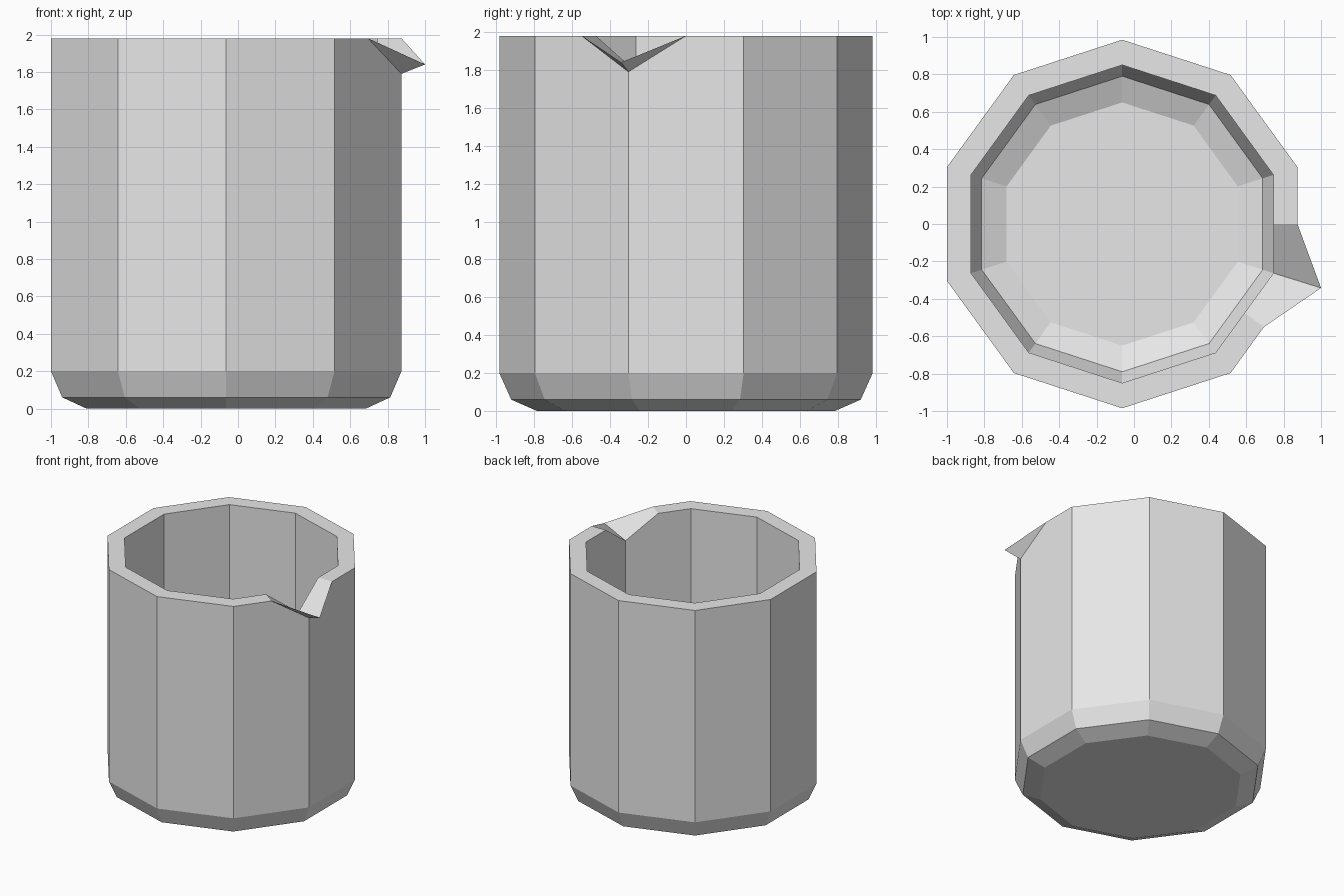
import bpy, bmesh, math
from mathutils import Vector

if "Cube" in bpy.data.objects:
    bpy.data.objects.remove(bpy.data.objects["Cube"])

SIDES = 10
CX = -0.063          # body sits off-centre to make room for the spout
TOP = 1.98

mat = bpy.data.materials.new("light_grey")
mat.diffuse_color = (0.8, 0.8, 0.8, 1)
mat.use_nodes = True
mat.node_tree.nodes["Principled BSDF"].inputs["Base Color"].default_value = mat.diffuse_color

bm = bmesh.new()


def ring(r, z):
    """Ten-sided ring; corner 0 points at the spout."""
    out = []
    for i in range(SIDES):
        a = math.radians(-18 + 36 * i)
        out.append(bm.verts.new((CX + r * math.cos(a), r * math.sin(a), z)))
    return out


def bridge(a, b, columns):
    for i in columns:
        j = (i + 1) % SIDES
        bm.faces.new((a[i], a[j], b[j], b[i]))


def rim_mid(r, i):
    """Point on the rim halfway along a side, where the spout notch begins."""
    a = math.radians(-18 + 36 * i + 18)
    d = r * math.cos(math.radians(18))
    return bm.verts.new((CX + d * math.cos(a), d * math.sin(a), TOP))


def shell(profile):
    """Stack of rings, closed at the bottom, with a notch at corner 0 of the rim."""
    rings = [ring(r, z) for r, z in profile]
    bm.faces.new(rings[0])
    for a, b in zip(rings[:-2], rings[1:-1]):
        bridge(a, b, range(SIDES))
    low, top = rings[-2:]
    bridge(low, top, range(1, SIDES - 1))
    top[0].co.z = 1.79
    r = profile[-1][0]
    left, right = rim_mid(r, 0), rim_mid(r, SIDES - 1)
    bm.faces.new((low[0], low[1], top[1], left, top[0]))
    bm.faces.new((low[-1], low[0], top[0], right, top[-1]))
    return top, left, right


# Outer and inner walls with chamfered bases
outer, out_l, out_r = shell([(0.785, 0), (0.922, 0.06), (0.985, 0.2), (0.985, TOP)])
inner, in_l, in_r = shell([(0.65, 0.13), (0.79, 0.19), (0.85, 0.33), (0.85, TOP)])

# Flat rim between the walls
bridge(outer, inner, range(1, SIDES - 1))
bm.faces.new((out_l, outer[1], inner[1], in_l))
bm.faces.new((outer[-1], out_r, in_r, inner[-1]))

# Pouring spout: two channel faces and two underside faces meeting at the tip
tip = bm.verts.new(Vector((1.0, -0.342, 1.84)))
for o, n in ((out_l, in_l), (out_r, in_r)):
    bm.faces.new((inner[0], tip, o, n))
    bm.faces.new((outer[0], tip, o))

bmesh.ops.recalc_face_normals(bm, faces=bm.faces)
mesh = bpy.data.meshes.new("beaker")
bm.to_mesh(mesh)
bm.free()
mesh.materials.append(mat)
bpy.context.collection.objects.link(bpy.data.objects.new("beaker", mesh))
